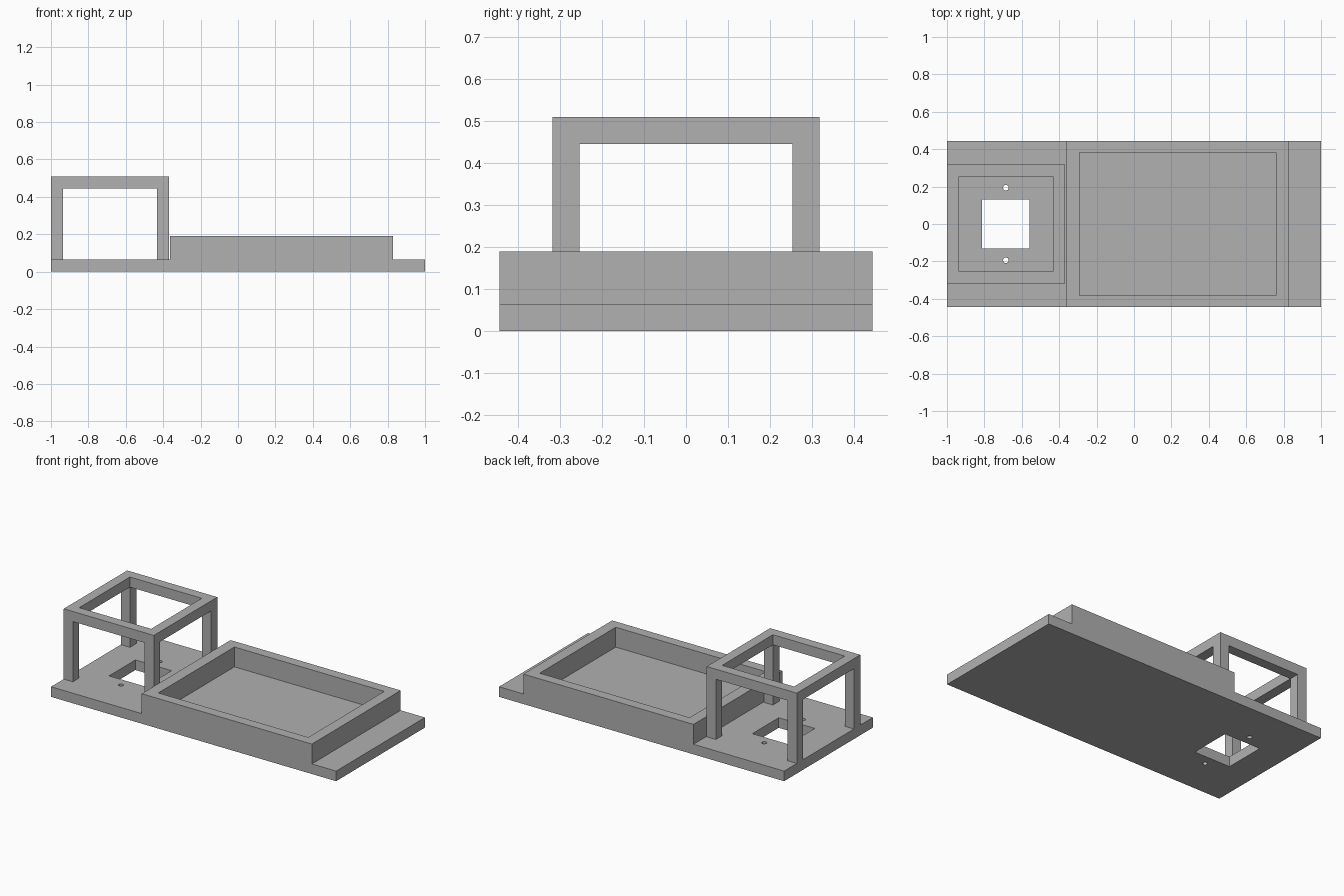
import bpy, bmesh
from mathutils import Matrix

cube = bpy.data.objects.get("Cube")
if cube:
    bpy.data.objects.remove(cube, do_unlink=True)

grey = bpy.data.materials.new("plain grey")
grey.use_nodes = True
colour = (0.44, 0.44, 0.44, 1)
grey.diffuse_color = colour
grey.node_tree.nodes["Principled BSDF"].inputs["Base Color"].default_value = colour

HALF_W = 0.445
PLATE, RIM, TOP = 0.064, 0.19, 0.51
TRAY_X = (-0.364, 0.83)
FRAME_X, FRAME_Y, BAR = (-1, -0.368), 0.318, 0.064
MOUNT_X = -0.685


def finish(bm, name):
    bmesh.ops.recalc_face_normals(bm, faces=bm.faces)
    mesh = bpy.data.meshes.new(name)
    bm.to_mesh(mesh)
    bm.free()
    mesh.materials.append(grey)
    obj = bpy.data.objects.new(name, mesh)
    bpy.context.collection.objects.link(obj)
    return obj


def box(name, x, y, z):
    bm = bmesh.new()
    bmesh.ops.create_cube(bm, size=1)
    spans = (x, y, z)
    bmesh.ops.scale(bm, vec=[hi - lo for lo, hi in spans], verts=bm.verts)
    bmesh.ops.translate(bm, vec=[(lo + hi) / 2 for lo, hi in spans], verts=bm.verts)
    return finish(bm, name)


def pin(name, x, y, radius):
    bm = bmesh.new()
    bmesh.ops.create_cone(bm, cap_ends=True, segments=24, radius1=radius, radius2=radius,
                          depth=0.4, matrix=Matrix.Translation((x, y, 0)))
    return finish(bm, name)


def cut(target, cutters):
    # Apply each cut, then discard the cutter
    for cutter in cutters:
        mod = target.modifiers.new("cut", "BOOLEAN")
        mod.operation, mod.solver, mod.object = "DIFFERENCE", "EXACT", cutter
        bpy.context.view_layer.objects.active = target
        bpy.ops.object.modifier_apply(modifier=mod.name)
        bpy.data.objects.remove(cutter, do_unlink=True)


# Stepped base: side profile swept across the width
bm = bmesh.new()
profile = [(-1, 0), (1, 0), (1, PLATE), (TRAY_X[1], PLATE), (TRAY_X[1], RIM),
           (TRAY_X[0], RIM), (TRAY_X[0], PLATE), (-1, PLATE)]
side = bm.faces.new([bm.verts.new((x, -HALF_W, z)) for x, z in profile])
swept = bmesh.ops.extrude_face_region(bm, geom=[side])["geom"]
bmesh.ops.translate(bm, vec=(0, 2 * HALF_W, 0),
                    verts=[v for v in swept if isinstance(v, bmesh.types.BMVert)])
base = finish(bm, "base_with_tray")

# Tray pocket, square opening and two screw holes
cut(base, [
    box("pocket_cutter", (-0.292, 0.76), (-0.381, 0.381), (PLATE, 0.4)),
    box("opening_cutter", (MOUNT_X - 0.127, MOUNT_X + 0.127), (-0.132, 0.132), (-0.1, 0.1)),
    pin("screw_cutter", MOUNT_X, 0.194, 0.015),
    pin("screw_cutter", MOUNT_X, -0.194, 0.015),
])

# Open frame: a block hollowed along all three axes
frame = box("open_frame", FRAME_X, (-FRAME_Y, FRAME_Y), (PLATE, TOP))
inner_x = (FRAME_X[0] + BAR, FRAME_X[1] - BAR)
inner_y = (-FRAME_Y + BAR, FRAME_Y - BAR)
below_bar = (0, TOP - BAR)
cut(frame, [
    box("front_cutter", inner_x, (-0.6, 0.6), below_bar),
    box("side_cutter", (-1.2, 0), inner_y, below_bar),
    box("top_cutter", inner_x, inner_y, (0, 0.8)),
])
